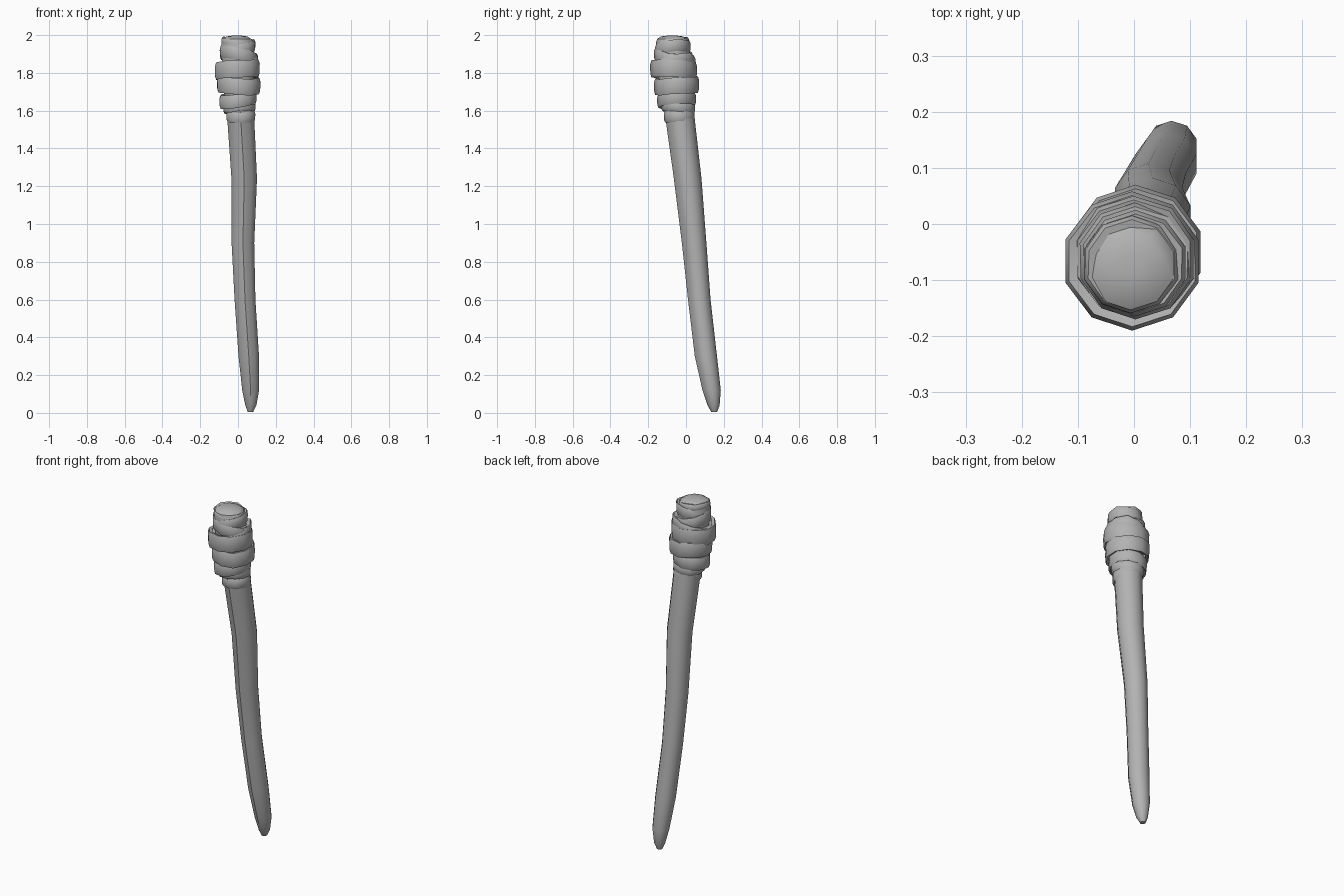
import bpy, bmesh, math, random
from mathutils import Vector

random.seed(4)
cube = bpy.data.objects.get("Cube")
if cube:
    bpy.data.objects.remove(cube, do_unlink=True)

grey = bpy.data.materials.new("plain grey")
grey.use_nodes = True
colour = (0.45, 0.45, 0.45, 1)
grey.diffuse_color = colour
grey.node_tree.nodes["Principled BSDF"].inputs["Base Color"].default_value = colour
SIDES = 10


def loft(name, rings, angle, caps=True):
    """Skin a list of point rings, cap the ends and shade smooth by angle."""
    bm = bmesh.new()
    rows = [[bm.verts.new(p) for p in ring] for ring in rings]
    for low, high in zip(rows, rows[1:]):
        for i in range(SIDES):
            j = (i + 1) % SIDES
            bm.faces.new((low[i], low[j], high[j], high[i]))
    if caps:
        bm.faces.new(rows[0][::-1])
        bm.faces.new(rows[-1])
    mesh = bpy.data.meshes.new(name)
    bm.to_mesh(mesh)
    bm.free()
    mesh.materials.append(grey)
    obj = bpy.data.objects.new(name, mesh)
    bpy.context.collection.objects.link(obj)
    bpy.ops.object.select_all(action="DESELECT")
    obj.select_set(True)
    bpy.context.view_layer.objects.active = obj
    bpy.ops.object.shade_smooth_by_angle(angle=math.radians(angle))
    return obj


def ring(x, y, z, r, ridge=1.0, tilt=(0, 0)):
    """Ring of points starting at the front; ridge pushes out the front point."""
    points = []
    for i in range(SIDES):
        a = math.tau * i / SIDES - math.pi / 2
        k = r * (ridge if i == 0 else 1)
        dx, dy = k * math.cos(a), k * math.sin(a)
        points.append(Vector((x + dx, y + dy, z + tilt[0] * dx + tilt[1] * dy)))
    return points


# Bent shaft: x, y, z, radius, from the rounded tip up into the wrapping
shaft = [(.066, .150, .005, .015), (.068, .147, .04, .031), (.067, .137, .12, .047),
         (.057, .107, .30, .057), (.037, .072, .60, .058), (.026, .045, .90, .063),
         (.033, .011, 1.24, .071), (.015, -.028, 1.55, .075), (.0, -.055, 1.75, .085)]
loft("shaft", [ring(*s, ridge=1.06) for s in shaft], 42)

# Rounded head core with a low domed top
core = [(.0, -.055, 1.7, .085), (.0, -.065, 1.86, .09), (-.005, -.072, 1.95, .088),
        (-.006, -.073, 1.98, .08), (-.006, -.073, 1.993, .058), (-.006, -.073, 1.998, .02)]
loft("head_core", [ring(*c) for c in core], 42)


# Cloth bands: x, y, z, radius, height, tilt along x, tilt along y
bands = [(.015, -.036, 1.570, .081, .062, .03, .00),
         (.008, -.042, 1.618, .090, .055, .10, -.10),
         (.000, -.050, 1.660, .103, .075, .13, .06),
         (.003, -.050, 1.735, .120, .090, -.04, .05),
         (-.003, -.066, 1.820, .124, .095, .05, -.03),
         (.000, -.062, 1.845, .112, .065, .24, .16),
         (.003, -.066, 1.890, .104, .070, -.22, -.12),
         (.002, -.070, 1.930, .095, .065, .20, .10),
         (-.005, -.072, 1.962, .087, .045, -.08, .04)]
# Curled cross-section of a band: inset from the radius, height fraction
section = [(.024, -.42), (.007, -.5), (.001, -.28), (0, .22), (.007, .46), (.024, .42)]
for n, (x, y, z, r, h, tx, ty) in enumerate(bands, 1):
    wobble = [random.uniform(-.004, .004) for _ in range(SIDES)]
    rows = []
    for inset, f in section:
        row = ring(x, y, z + f * h, r - inset, tilt=(tx, ty))
        for p, w in zip(row, wobble):
            p.z += w
            p.x += w * .4
            p.z = min(p.z, 1.995)
        rows.append(row)
    loft(f"cloth_band_{n}", rows, 45, caps=False)
